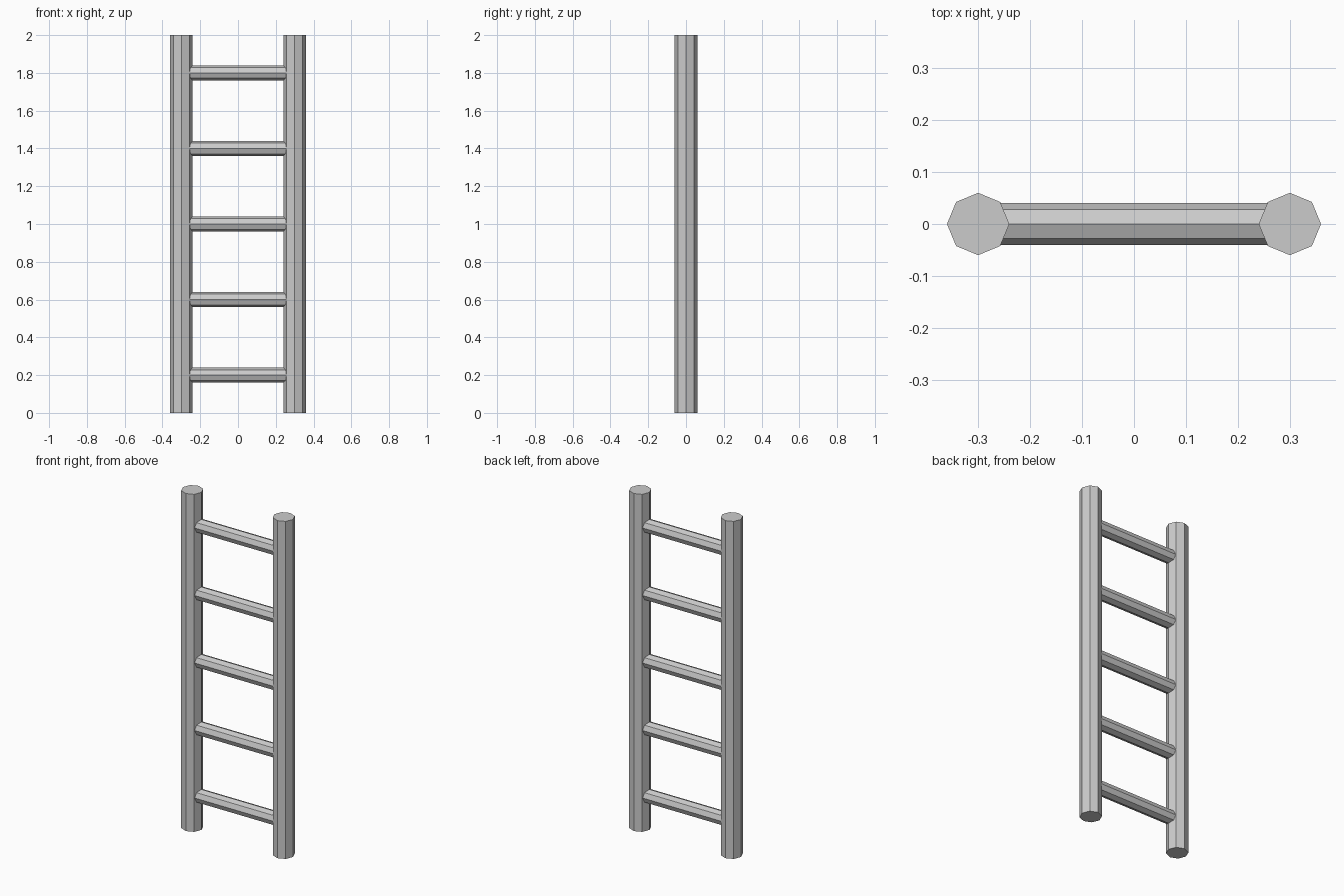
import bpy
import math

if "Cube" in bpy.data.objects:
    bpy.data.objects.remove(bpy.data.objects["Cube"])

RAIL_X, HEIGHT = 0.30, 2.0


def octagonal_bar(name, radius, length, location, rotation=(0, 0, 0)):
    bpy.ops.mesh.primitive_cylinder_add(vertices=8, radius=radius, depth=length,
                                        location=location, rotation=rotation)
    bpy.context.object.name = name


# Two upright side rails
for side, x in (("left", -RAIL_X), ("right", RAIL_X)):
    octagonal_bar(f"{side}_rail", 0.06, HEIGHT, (x, 0, HEIGHT / 2))

# Five rungs, ends sunk into the rails
for i in range(5):
    octagonal_bar(f"rung_{i + 1}", 0.04, 2 * RAIL_X, (0, 0, 0.2 + 0.4 * i),
                  (0, math.pi / 2, 0))
